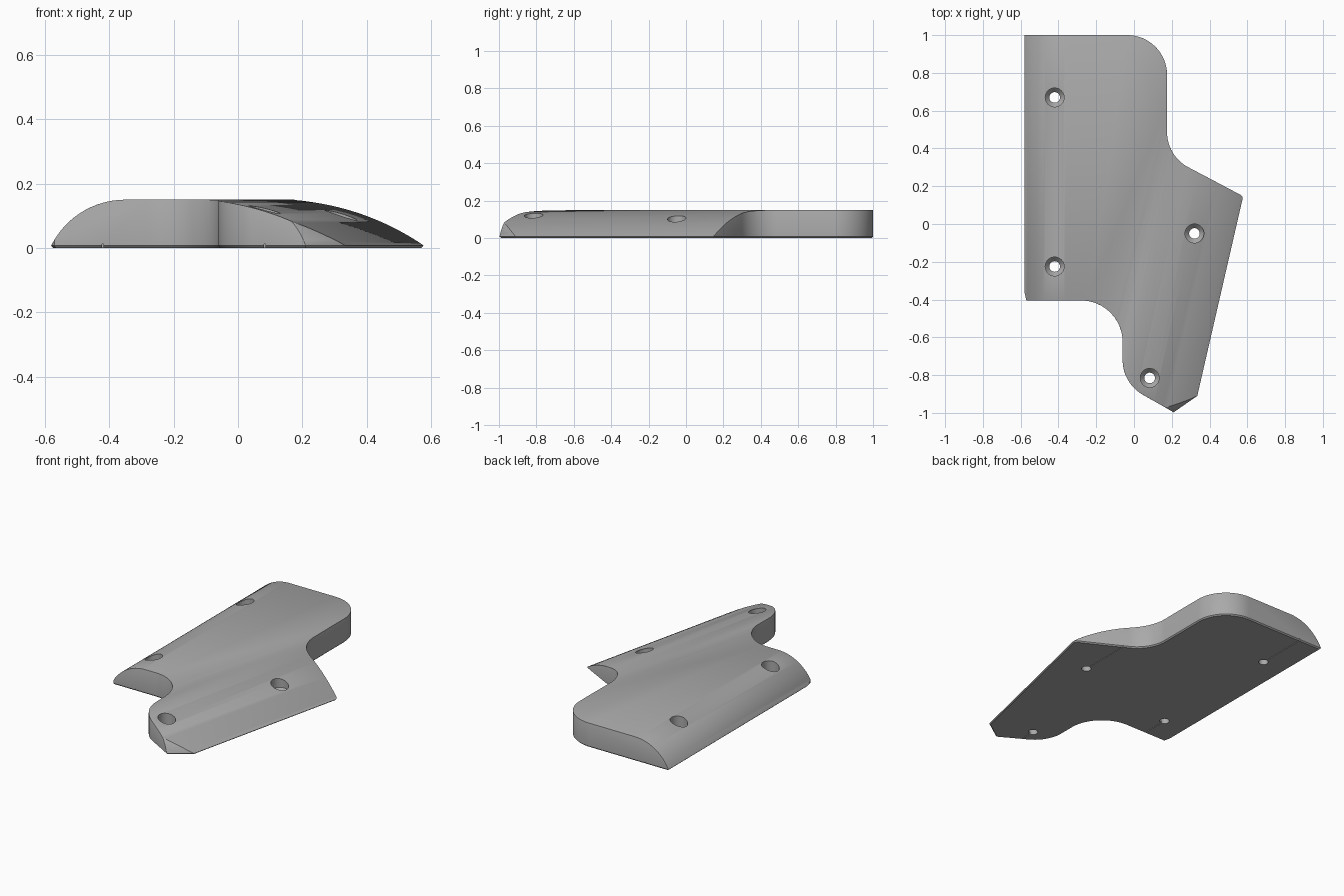
import bpy, bmesh, math
from mathutils import Vector

TOP = 0.15

if "Cube" in bpy.data.objects:
    bpy.data.objects.remove(bpy.data.objects["Cube"], do_unlink=True)

grey = bpy.data.materials.new("plain grey")
grey.use_nodes = True
colour = (0.4, 0.4, 0.4, 1)
grey.diffuse_color = colour
grey.node_tree.nodes["Principled BSDF"].inputs["Base Color"].default_value = colour


def make_object(name, bm):
    bmesh.ops.recalc_face_normals(bm, faces=bm.faces)
    mesh = bpy.data.meshes.new(name)
    bm.to_mesh(mesh)
    bm.free()
    mesh.materials.append(grey)
    ob = bpy.data.objects.new(name, mesh)
    bpy.context.collection.objects.link(ob)
    return ob


def prism(bm, points, sweep):
    """Extrude a closed loop of 3D points along a vector."""
    face = bm.faces.new([bm.verts.new(p) for p in points])
    ext = bmesh.ops.extrude_face_region(bm, geom=[face], use_keep_orig=True)
    moved = [g for g in ext["geom"] if isinstance(g, bmesh.types.BMVert)]
    bmesh.ops.translate(bm, verts=moved, vec=sweep)
    return face


def rounded(corners, steps=14):
    """Replace each (x, y, radius) corner by a fillet arc."""
    out = []
    for i, (x, y, r) in enumerate(corners):
        p = Vector((x, y))
        if not r:
            out.append(p)
            continue
        d0 = (Vector(corners[i - 1][:2]) - p).normalized()
        d1 = (Vector(corners[(i + 1) % len(corners)][:2]) - p).normalized()
        t = r / math.tan(d0.angle(d1) / 2)
        c = p + (d0 + d1).normalized() * math.hypot(r, t)
        a, b = p + d0 * t - c, p + d1 * t - c
        out += [c + a.lerp(b, k / steps).normalized() * r for k in range(steps + 1)]
    return out


def apply(ob, kind, **settings):
    mod = ob.modifiers.new(kind.lower(), kind)
    for key, value in settings.items():
        setattr(mod, key, value)
    bpy.context.view_layer.objects.active = ob
    bpy.ops.object.modifier_apply(modifier=mod.name)


def boolean(ob, cutter, operation):
    apply(ob, "BOOLEAN", object=cutter, operation=operation, solver="EXACT")
    bpy.data.objects.remove(cutter, do_unlink=True)


def crown(edge, normal, width, top, steps):
    """Block whose top curves down in a circular arc to an outer edge."""
    n = Vector((*normal, 0)).normalized()
    along = Vector((-n.y, n.x, 0))
    offset = Vector((*edge, 0)).dot(n)
    drop = top - 0.007
    radius = (width ** 2 + drop ** 2) / (2 * drop)
    full = math.asin(width / radius)
    prof = [(-3, -0.1), (-3, top + 0.05), (offset - width - 0.4, top + 0.05)]
    if top == TOP:
        prof = [(-3, -0.1), (-3, top)]
    for k in range(steps + 1):
        a = full * k / steps
        prof.append((offset - width + radius * math.sin(a),
                     top - radius * (1 - math.cos(a))))
    prof += [(offset + 0.003, -0.1)]
    bm = bmesh.new()
    prism(bm, [n * d + Vector((0, 0, z)) - along * 3 for d, z in prof], along * 6)
    return make_object("crown_cutter", bm)


# Plate outline with rounded shoulders and notches, chamfered underneath
outline = rounded([
    (-0.58, 1, 0), (0.175, 1, 0.21), (0.175, 0.36, 0.21), (0.578, 0.147, 0.02),
    (0.335, -0.91, 0), (0.21, -0.997, 0), (-0.06, -0.843, 0.21),
    (-0.06, -0.405, 0.22), (-0.57, -0.405, 0), (-0.58, -0.36, 0)])
bm = bmesh.new()
base = prism(bm, [(p.x, p.y, 0) for p in outline], Vector((0, 0, 0.3)))
bmesh.ops.bevel(bm, geom=list(base.edges), offset=0.007, segments=1, affect="EDGES")
plate = make_object("cover_plate", bm)

# Crowned top: left roll, long sloping side, and short tip
boolean(plate, crown((-0.58, 0), (-1, 0), 0.23, TOP, 16), "INTERSECT")
boolean(plate, crown((0.335, -0.91), (1.057, -0.243), 0.5, TOP - 0.0003, 20), "INTERSECT")
boolean(plate, crown((0.335, -0.91), (0.087, -0.125), 0.2, TOP - 0.0005, 14), "INTERSECT")

# Softened rim
apply(plate, "BEVEL", width=0.006, segments=2, limit_method="ANGLE",
      angle_limit=math.radians(65))

# Countersunk screw holes, each with a fine groove underneath to the nearest edge
holes = [(-0.42, 0.67, 1), (-0.42, -0.225, -1), (0.32, -0.05, 1), (0.083, -0.815, -1)]
bore = [(0.028, -0.1), (0.028, 0.035), (0.05, 0.06), (0.05, 0.3)]
for x, y, side in holes:
    bm = bmesh.new()
    rings = []
    for r, z in bore:
        ring = bmesh.ops.create_circle(bm, segments=32, radius=r)["verts"]
        bmesh.ops.translate(bm, verts=ring, vec=(x, y, z))
        rings.append(ring)
    for lo, hi in zip(rings, rings[1:]):
        for i in range(32):
            j = (i + 1) % 32
            bm.faces.new((lo[i], lo[j], hi[j], hi[i]))
    bm.faces.new(rings[0])
    bm.faces.new(rings[-1])
    boolean(plate, make_object("hole_cutter", bm), "DIFFERENCE")
    bm = bmesh.new()
    w = 0.002
    prism(bm, [(x - w, y, -0.02), (x + w, y, -0.02), (x + w, y, 0.012), (x - w, y, 0.012)],
          Vector((0, 0.45 * side, 0)))
    boolean(plate, make_object("groove_cutter", bm), "DIFFERENCE")

bpy.ops.object.select_all(action="DESELECT")
plate.select_set(True)
bpy.context.view_layer.objects.active = plate
bpy.ops.object.shade_smooth_by_angle(angle=math.radians(30))
